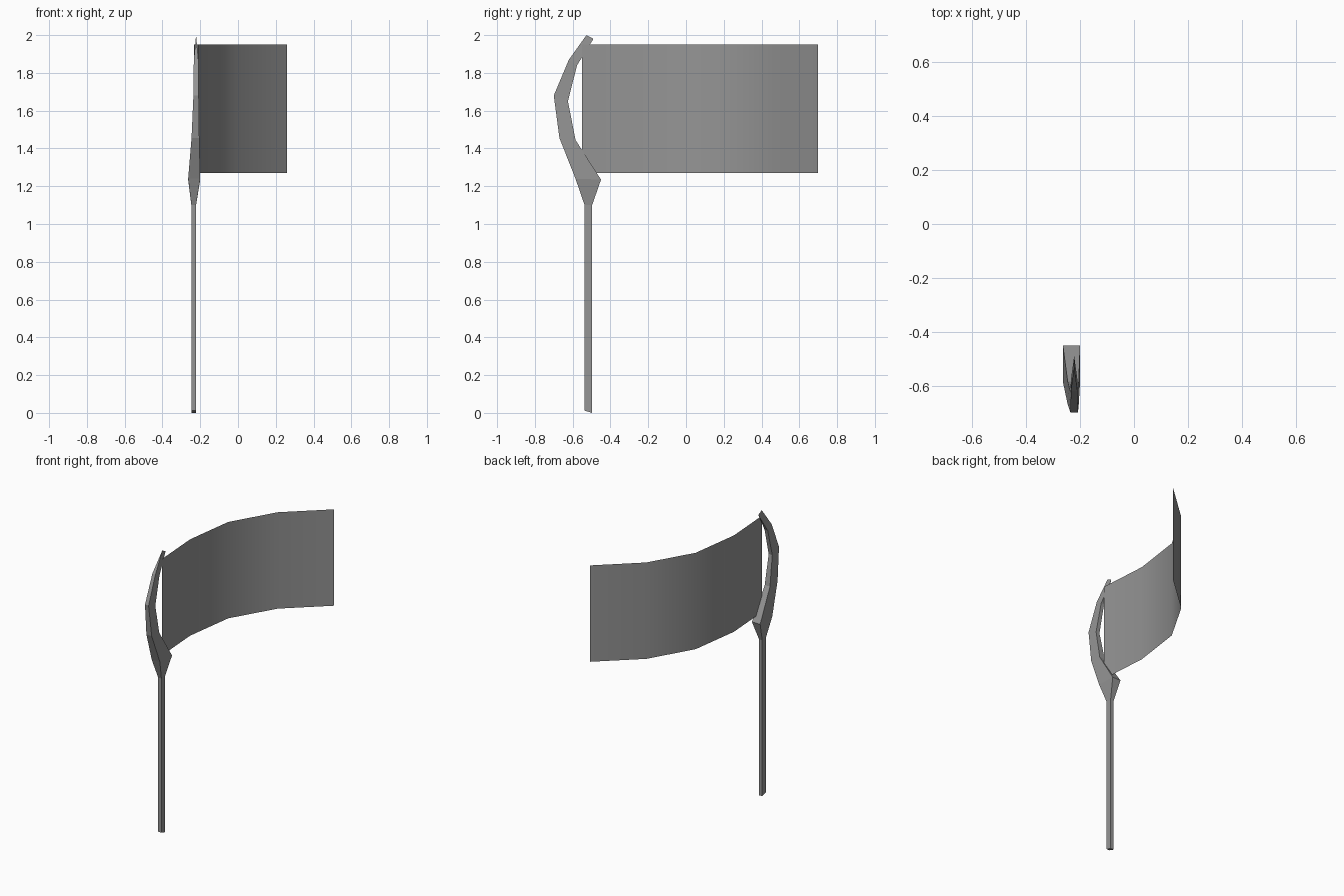
import bpy
import bmesh

cube = bpy.data.objects.get("Cube")
if cube:
    bpy.data.objects.remove(cube, do_unlink=True)

# Single plain grey
grey = bpy.data.materials.new("mid_grey")
grey.use_nodes = True
COLOUR = (0.3, 0.3, 0.3, 1.0)
grey.diffuse_color = COLOUR
grey.node_tree.nodes["Principled BSDF"].inputs["Base Color"].default_value = COLOUR


def finish(bm, name, smooth=False):
    """Turn a bmesh into a named, coloured object."""
    for face in bm.faces:
        face.smooth = smooth
    mesh = bpy.data.meshes.new(name)
    bm.to_mesh(mesh)
    bm.free()
    mesh.materials.append(grey)
    obj = bpy.data.objects.new(name, mesh)
    bpy.context.collection.objects.link(obj)
    return obj


# Pole: four-sided sections (left x, right x, front y, front z, back y, back z)
POLE = [
    (-0.247, -0.222, -0.537, 0.012, -0.497, 0.0),
    (-0.247, -0.222, -0.537, 1.10, -0.497, 1.10),
    (-0.264, -0.20, -0.585, 1.24, -0.45, 1.235),
    (-0.246, -0.205, -0.67, 1.455, -0.585, 1.445),
    (-0.236, -0.208, -0.70, 1.68, -0.625, 1.65),
    (-0.234, -0.21, -0.62, 1.87, -0.577, 1.84),
    (-0.222, -0.222, -0.527, 2.0, -0.49, 1.98),
]
bm = bmesh.new()
rings = []
for xl, xr, yf, zf, yb, zb in POLE:
    corners = [(xl, yf, zf), (xr, yf, zf), (xr, yb, zb), (xl, yb, zb)]
    rings.append([bm.verts.new(c) for c in corners])
for low, high in zip(rings, rings[1:]):
    for i in range(4):
        j = (i + 1) % 4
        bm.faces.new((low[i], low[j], high[j], high[i]))
bm.faces.new(rings[0][::-1])
# The tip pinches to a sharp edge
bmesh.ops.remove_doubles(bm, verts=bm.verts, dist=0.0005)
bmesh.ops.recalc_face_normals(bm, faces=bm.faces)
finish(bm, "pole")

# Banner: an upright sheet following a curved path
PATH = [(-0.21, -0.55), (-0.234, -0.2), (-0.185, 0.155), (-0.01, 0.457), (0.26, 0.70)]
BOTTOM, TOP = 1.27, 1.95
bm = bmesh.new()
columns = [[bm.verts.new((x, y, z)) for z in (BOTTOM, TOP)] for x, y in PATH]
for a, b in zip(columns, columns[1:]):
    bm.faces.new((a[0], b[0], b[1], a[1]))
finish(bm, "banner", smooth=True)
